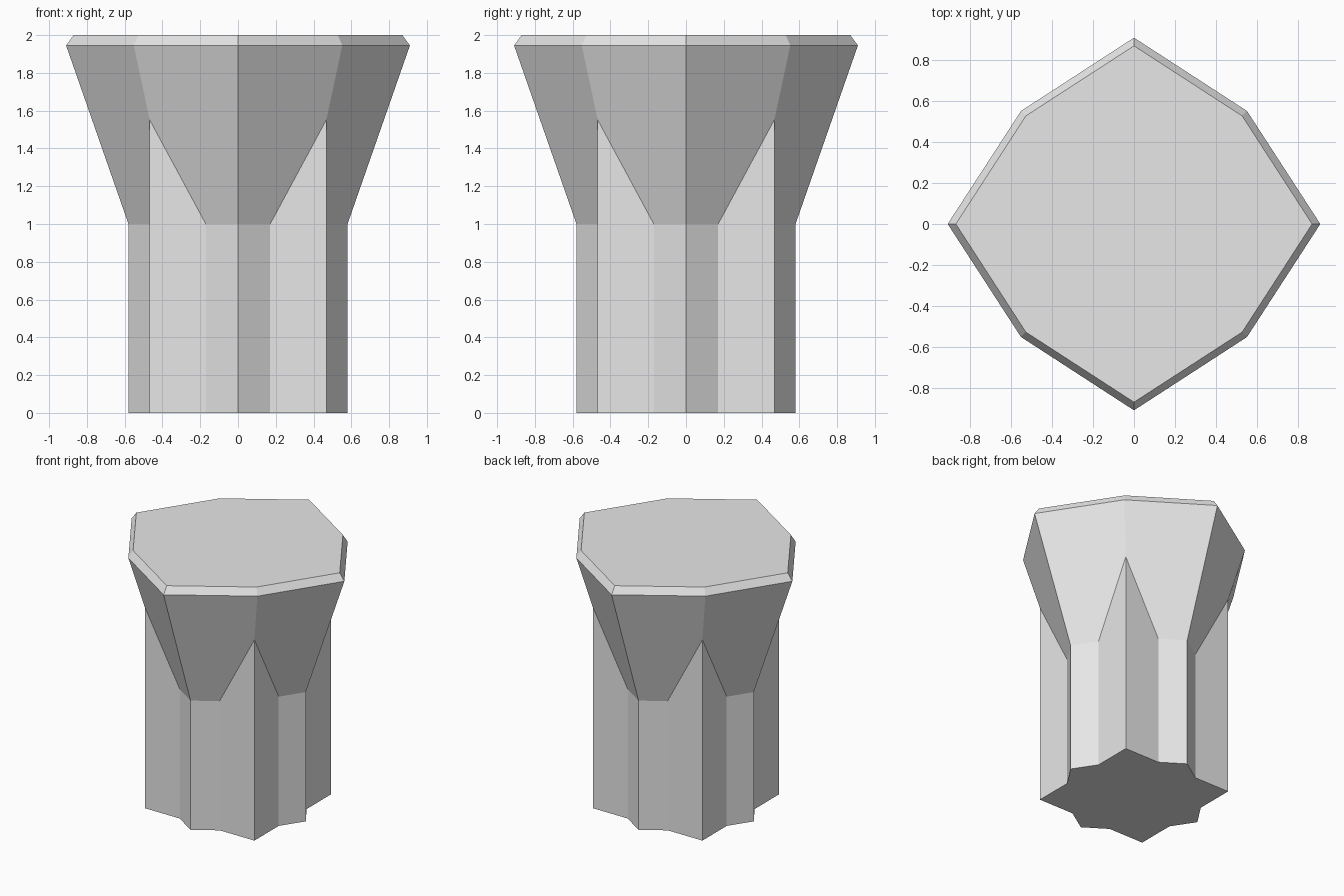
import bpy
import bmesh
import math

if "Cube" in bpy.data.objects:
    bpy.data.objects.remove(bpy.data.objects["Cube"])

# Single plain grey
grey = bpy.data.materials.new("plain_grey")
grey.diffuse_color = (0.8, 0.8, 0.8, 1.0)
grey.use_nodes = True
grey.node_tree.nodes["Principled BSDF"].inputs["Base Color"].default_value = grey.diffuse_color


def loft(name, rings):
    """Solid through stacked rings of equal point count, capped at both ends."""
    bm = bmesh.new()
    loops = [[bm.verts.new(p) for p in ring] for ring in rings]
    n = len(loops[0])
    for low, high in zip(loops, loops[1:]):
        for i in range(n):
            j = (i + 1) % n
            bm.faces.new((low[i], low[j], high[j], high[i]))
    bm.faces.new(loops[0][::-1])
    bm.faces.new(loops[-1])
    mesh = bpy.data.meshes.new(name)
    bm.to_mesh(mesh)
    bm.free()
    mesh.materials.append(grey)
    obj = bpy.data.objects.new(name, mesh)
    bpy.context.collection.objects.link(obj)
    return obj


def octagon(axis_r, corner, z):
    """Eight points: axis points at axis_r, diagonal points at (corner, corner)."""
    radii = (axis_r, corner * math.sqrt(2))
    return [(radii[i % 2] * math.cos(i * math.pi / 4),
             radii[i % 2] * math.sin(i * math.pi / 4), z) for i in range(8)]


def square(h, z):
    return [(-h, -h, z), (h, -h, z), (h, h, z), (-h, h, z)]


# Eight-sided column that flares into a wide head with a chamfered rim
column = loft("flared_column", [
    octagon(0.58, 0.35, 0.0),
    octagon(0.58, 0.35, 1.0),
    octagon(0.91, 0.552, 1.945),
    octagon(0.87, 0.528, 2.0),
])

# Square shaft whose corners run up into the flare
shaft = loft("square_shaft", [square(0.468, 0.0), square(0.468, 1.6)])
shaft.hide_render = True
shaft.hide_viewport = True

# Join the two into one solid
union = column.modifiers.new("join_shaft", 'BOOLEAN')
union.operation = 'UNION'
union.solver = 'EXACT'
union.object = shaft
